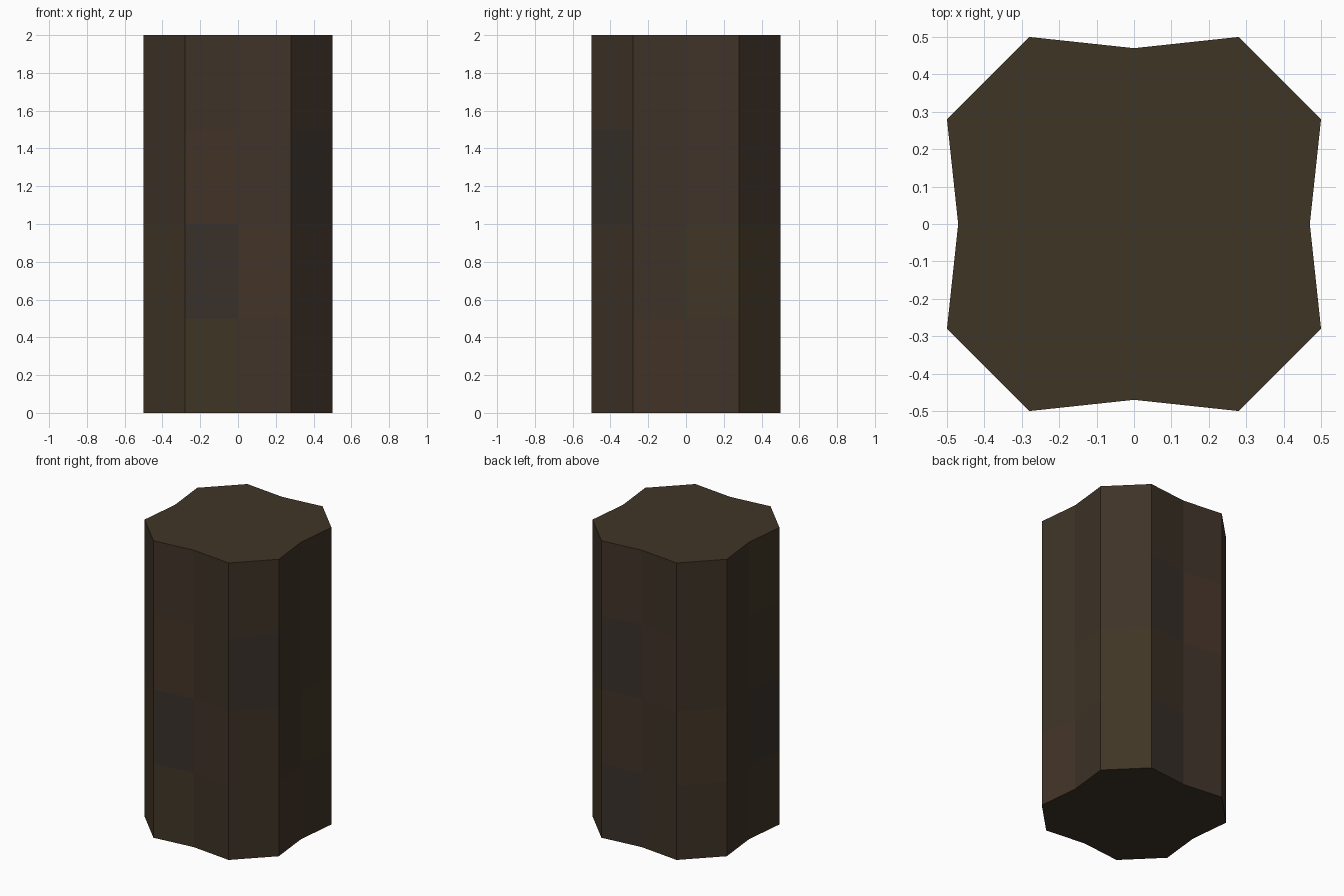
import bpy, bmesh

if "Cube" in bpy.data.objects:
    bpy.data.objects.remove(bpy.data.objects["Cube"])

# Brown tones: neutral, warm, olive, dull
TONES = {
    "N": (0.049, 0.033, 0.021, 1),
    "W": (0.056, 0.034, 0.021, 1),
    "O": (0.051, 0.036, 0.019, 1),
    "D": (0.042, 0.031, 0.024, 1),
}
KEYS = list(TONES)

# Outline: one quarter (chamfer, then shallow notch), turned four times
outline = []
quarter = [(0.28, -0.5), (0.5, -0.28), (0.47, 0.0)]
for turn in range(4):
    outline += quarter
    quarter = [(-y, x) for x, y in quarter]

# Tone of each facet, bottom to top, counterclockwise from the front right chamfer
FACETS = ["NNDN", "WNNN", "NONN", "OONN", "DNDN", "NNWN",
          "NWNN", "NNNN", "NDNO", "OONN", "ODWN", "NWNN"]

# Trunk: stacked rings closed by flat caps
bm = bmesh.new()
rings = [[bm.verts.new((x, y, row * 0.5)) for x, y in outline] for row in range(5)]
n = len(outline)
for i in range(n):
    j = (i + 1) % n
    for row in range(4):
        low, high = rings[row], rings[row + 1]
        face = bm.faces.new((low[i], low[j], high[j], high[i]))
        face.material_index = KEYS.index(FACETS[i][row])
bm.faces.new(list(reversed(rings[0])))
top = bm.faces.new(rings[-1])
top.material_index = KEYS.index("O")

mesh = bpy.data.meshes.new("trunk")
bm.to_mesh(mesh)
bm.free()
for key, colour in TONES.items():
    mat = bpy.data.materials.new("bark_" + key)
    mat.diffuse_color = colour
    mat.use_nodes = True
    mat.node_tree.nodes["Principled BSDF"].inputs["Base Color"].default_value = mat.diffuse_color
    mesh.materials.append(mat)
trunk = bpy.data.objects.new("trunk", mesh)
bpy.context.collection.objects.link(trunk)
